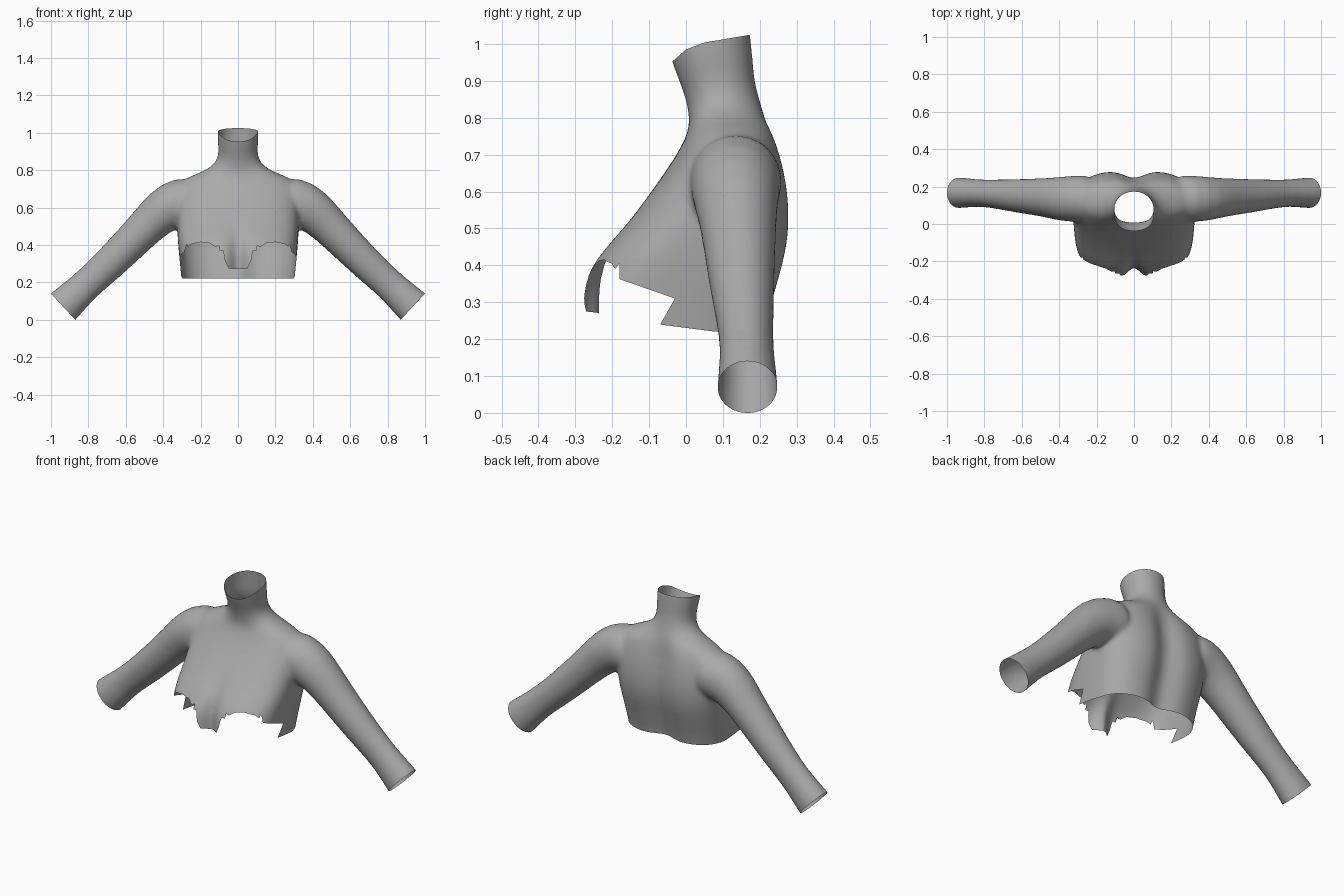
import bpy, bmesh, math
from mathutils import Vector

if "Cube" in bpy.data.objects:
    bpy.data.objects.remove(bpy.data.objects["Cube"])

def loft(bm, rings):
    # closed skin through equal-length rings of points
    vs = [[bm.verts.new(p) for p in r] for r in rings]
    n = len(vs[0])
    for a, b in zip(vs, vs[1:]):
        for i in range(n):
            j = (i + 1) % n
            bm.faces.new((a[i], a[j], b[j], b[i]))
    bm.faces.new(vs[0][::-1])
    bm.faces.new(vs[-1])

def ramp(v, lo, hi):
    return min(1, max(0, (v - lo) / (hi - lo)))

def lerp_table(table, v):
    for (a, fa), (b, fb) in zip(table, table[1:]):
        if v <= b:
            return fa + (fb - fa) * ramp(v, a, b)
    return table[-1][1]

# torso and neck: z, front y, back y, half width, squareness
SECTIONS = [
    (.06, -.285, .20, .29, 3.2), (.20, -.288, .215, .30, 3.2),
    (.28, -.288, .235, .308, 3.2), (.36, -.278, .257, .316, 3.2),
    (.43, -.238, .277, .322, 3.1), (.50, -.170, .287, .325, 3.0),
    (.58, -.108, .286, .325, 2.8), (.65, -.058, .276, .33, 2.5),
    (.71, -.018, .260, .33, 2.3), (.76, .006, .243, .28, 2.2),
    (.79, .010, .228, .19, 2), (.83, .005, .207, .125, 2),
    (.88, -.010, .190, .102, 2), (.95, -.040, .178, .108, 2.2),
    (1.12, -.090, .177, .118, 2.2)]

def torso_ring(z, yf, yb, hw, n, count=96):
    yc, ry, pts = (yf + yb) / 2, (yb - yf) / 2, []
    for i in range(count):
        t = 2 * math.pi * i / count
        c, s = math.cos(t), math.sin(t)
        r = (abs(c) ** n + abs(s) ** n) ** (-1 / n)
        x, y = hw * r * c, yc + ry * r * s
        if s > 0:   # spine groove
            y -= .04 * (1 - ramp(z, .68, .84)) * math.exp(-(x / .075) ** 2)
        else:       # breastbone groove
            y += .058 * (1 - ramp(z, .34, .52)) * math.exp(-(x / .04) ** 2)
        pts.append((x, y, z))
    return pts

# arm: centre x, y, z, radius across, radius in y
ARM = [(.20, .135, .625, .125, .135), (.31, .135, .635, .137, .124),
       (.40, .134, .585, .122, .118), (.47, .141, .52, .103, .104),
       (.62, .150, .365, .094, .091), (.74, .160, .25, .087, .078),
       (.83, .166, .17, .084, .071), (.935, .167, .07, .1, .084),
       (1.03, .167, -.02, .106, .088)]

def arm_rings(side, count=32):
    out = []
    for k, (x, y, z, ra, ry) in enumerate(ARM):
        p, q = ARM[max(k - 1, 0)], ARM[min(k + 1, len(ARM) - 1)]
        d = Vector((q[0] - p[0], 0, q[2] - p[2])).normalized()
        ring = []
        for i in range(count):
            t = 2 * math.pi * i / count * side
            a = ra * math.cos(t)
            ring.append((side * (x - d.z * a), y + ry * math.sin(t), z + d.x * a))
        out.append(ring)
    return out

bm = bmesh.new()
loft(bm, [torso_ring(*s) for s in SECTIONS])
for side in (1, -1):
    loft(bm, arm_rings(side))
bmesh.ops.recalc_face_normals(bm, faces=bm.faces[:])
mesh = bpy.data.meshes.new("upper_body")
bm.to_mesh(mesh)
bm.free()
body = bpy.data.objects.new("upper_body", mesh)
bpy.context.collection.objects.link(body)

# fuse the parts into one soft skin
body.modifiers.new("round", 'SUBSURF').levels = 1
fuse = body.modifiers.new("fuse", 'REMESH')
fuse.mode = 'VOXEL'
fuse.voxel_size = .009
soft = body.modifiers.new("soften", 'SMOOTH')
soft.factor = .5
soft.iterations = 26
dg = bpy.context.evaluated_depsgraph_get()
skin = bpy.data.meshes.new_from_object(body.evaluated_get(dg))
body.modifiers.clear()
body.data = skin

bm = bmesh.new()
bm.from_mesh(skin)

def trim(co, no, keep=lambda c: True, clear=True):
    # cut along a plane, and open the shell beyond it
    fs = [f for f in bm.faces if keep(f.calc_center_median())]
    es = {e for f in fs for e in f.edges}
    vs = {v for f in fs for v in f.verts}
    bmesh.ops.bisect_plane(bm, geom=fs + list(es) + list(vs), dist=1e-5, plane_co=co,
                           plane_no=Vector(no).normalized(), clear_outer=clear)

# neck opening, wrist openings, waist opening
NECK = [(-.04, .95), (0, .985), (.05, 1.004), (.175, 1.025)]
for (ya, za), (yb, zb) in zip(NECK, NECK[1:]):
    trim((0, ya, za), (0, za - zb, yb - ya))
for side in (1, -1):
    trim((side * .935, 0, .07), (side * .733, 0, -.68))
trim((0, 0, .22), (0, 0, -1), lambda c: abs(c.x) < .4)

# torn front hem, height against distance from the centre
HEM = [(0, .27), (.05, .275), (.07, .315), (.075, .345), (.08, .37), (.1, .37),
       (.102, .395), (.12, .39), (.15, .41), (.2, .415), (.25, .405),
       (.27, .39), (.273, .41), (.29, .385), (.33, .37)]

def torn(c):
    if abs(c.x) > .36 or c.z > .45:
        return False
    if c.y < -.18:
        return c.z < lerp_table(HEM, abs(c.x))
    slope = .31 + (-.03 - c.y) * .35
    notch = c.z < slope and c.y < -.03 - (.31 - c.z) * .57
    return notch or c.z < .22 + (.08 - c.y) * .13

# score the hem lines first so that the tear has clean edges
def low(c):
    return c.z < .45 and abs(c.x) < .36

trim((0, -.18, 0), (0, 1, 0), low, False)
for co, no in (((0, -.03, .31), (0, .35, 1)), ((0, -.03, .31), (0, 1, -.57)),
               ((0, .08, .22), (0, .13, 1))):
    trim(co, no, lambda c: low(c) and -.18 < c.y < .1, False)
for side in (1, -1):
    for (a, fa), (b, fb) in zip(HEM, HEM[1:]):
        trim((side * a, 0, fa), (side * (fa - fb), 0, b - a),
             lambda c: low(c) and c.y < -.18 and a - .006 < side * c.x < b + .006, False)
bmesh.ops.delete(bm, geom=[f for f in bm.faces if torn(f.calc_center_median())],
                 context='FACES')
for f in bm.faces:
    f.smooth = True
bm.to_mesh(skin)
bm.free()

# dark grey skin
grey = bpy.data.materials.new("dark_grey")
grey.diffuse_color = (.4, .4, .4, 1)
grey.use_nodes = True
grey.node_tree.nodes["Principled BSDF"].inputs["Base Color"].default_value = grey.diffuse_color
skin.materials.clear()
skin.materials.append(grey)
